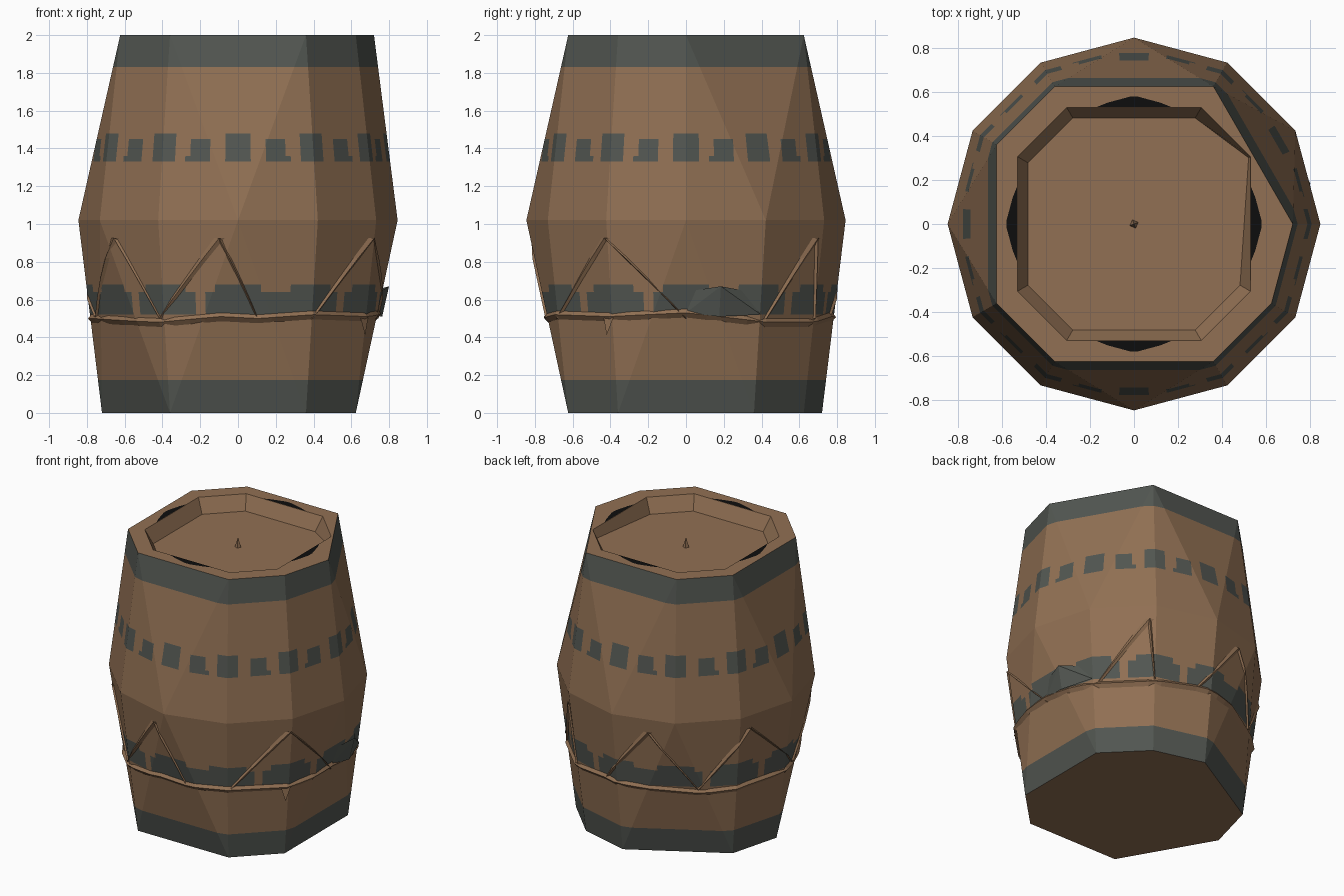
import bpy, bmesh, math
from mathutils import Vector
from mathutils.bvhtree import BVHTree

if "Cube" in bpy.data.objects:
    bpy.data.objects.remove(bpy.data.objects["Cube"])


def material(name, rgb):
    m = bpy.data.materials.new(name)
    m.diffuse_color = (*rgb, 1)
    m.use_nodes = True
    m.node_tree.nodes["Principled BSDF"].inputs["Base Color"].default_value = m.diffuse_color
    return m


WOOD = material("brown wood", (0.283, 0.162, 0.087))
IRON = material("dark grey iron", (0.084, 0.093, 0.082))
BLACK = material("black", (0.004, 0.004, 0.004))


def polar(r, deg, z):
    a = math.radians(deg)
    return Vector((r * math.cos(a), r * math.sin(a), z))


def finish(bm, name, mats):
    me = bpy.data.meshes.new(name)
    bm.to_mesh(me)
    for m in mats:
        me.materials.append(m)
    ob = bpy.data.objects.new(name, me)
    bpy.context.collection.objects.link(ob)
    return ob


def mesh(name, verts, faces, mat):
    bm = bmesh.new()
    vs = [bm.verts.new(v) for v in verts]
    for f in faces:
        bm.faces.new([vs[i] for i in f])
    return finish(bm, name, [mat])


def cut(bm, faces, co, no):
    geom = set(faces)
    for f in faces:
        geom.update(f.edges)
        geom.update(f.verts)
    bmesh.ops.bisect_plane(bm, geom=list(geom), dist=1e-5, plane_co=co, plane_no=no)


# Barrel body: twelve-sided belly, uneven eight-sided ends
TOP = [0, 60, 120, 150, 210, 240, 300, 330]
INNER = [30, 60, 120, 150, 210, 240, 300, 330]
BOTTOM = [30, 60, 90, 150, 180, 240, 300, 330]
bm = bmesh.new()
for r, z, angles in ((0.72, 0, BOTTOM), (0.845, 1.02, range(0, 360, 30)), (0.72, 2, TOP)):
    for a in angles:
        bm.verts.new(polar(r, a, z))
bmesh.ops.convex_hull(bm, input=list(bm.verts))
top = [f for f in bm.faces if f.calc_center_median().z > 1.99]
bmesh.ops.delete(bm, geom=top, context='FACES')
bm.normal_update()
tree = BVHTree.FromBMesh(bm)

# Cut the hoop bands into cells so they can be painted in patches
for z in (0.175, 0.52, 0.555, 0.64, 0.68, 1.33, 1.36, 1.45, 1.48, 1.83):
    cut(bm, list(bm.faces), (0, 0, z), (0, 0, 1))
for lo, hi in ((0.52, 0.68), (1.33, 1.48)):
    for a in range(1, 181, 2):
        band = [f for f in bm.faces if lo < f.calc_center_median().z < hi]
        cut(bm, band, (0, 0, 0), polar(1, a, 0))


def is_iron(c, normal):
    if c.z < 0.175:
        return normal.z > -0.9
    if c.z > 1.83:
        return True
    ang = math.degrees(math.atan2(c.y, c.x)) % 360
    d = abs((ang + 15) % 30 - 15)          # distance from the nearest stave corner
    if 1.33 < c.z < 1.48:
        if d < 8:
            return d < (5.9 if 1.36 < c.z < 1.45 else 5)
        return c.z < 1.45 and 15 - d < (5.1 if c.z < 1.36 else 4)
    if 0.52 < c.z < 0.68:
        if c.z > 0.64:
            return d < 9
        return d < 13 or int(ang / 30) % 3 == 0
    return False


for f in bm.faces:
    f.material_index = int(is_iron(f.calc_center_median(), f.normal))
finish(bm, "barrel_body", [WOOD, IRON])

# Rim, recess wall and sunken lid
rings = [polar(0.72, a, 2) for a in TOP] + [polar(0.61, a, 2) for a in INNER]
rings += [polar(0.555, a, 1.9) for a in INNER]
rings[16] = polar(0.6, 30, 1.93)
faces = [(k + i, k + (i + 1) % 8, k + 8 + (i + 1) % 8, k + 8 + i)
         for k in (0, 8) for i in range(8)]
faces.append(range(16, 24))
mesh("barrel_lid", rings, faces, WOOD)

# Black marks on the rim
for i in range(4):
    pts = [(0.53, -0.17), (0.55, -0.12), (0.577, -0.02), (0.577, 0.02), (0.55, 0.12), (0.53, 0.17)]
    c, s = [(1, 0), (0, 1), (-1, 0), (0, -1)][i]
    mesh("rim_mark", [(x * c - y * s, x * s + y * c, 2.0005) for x, y in pts], [range(6)], BLACK)

# Small peg on the lid
mesh("lid_peg", [polar(0.022, a, 1.895) for a in (20, 110, 200, 290)] + [(0, 0, 1.97)],
     [(0, 1, 4), (1, 2, 4), (2, 3, 4), (3, 0, 4)], WOOD)


def on_body(deg, z, out=0.0):
    """Point on the barrel side, pushed outward."""
    d = polar(1, deg, 0)
    hit = tree.ray_cast(d * 2 + Vector((0, 0, z)), -d)[0]
    return hit + d * out


# Loose band round the lower barrel: a jagged ledge
ledge = [(-170, .50), (-122, .48), (-97, .51), (-82, .50), (-60, .52), (-31, .51), (0, .53),
         (33, .48), (57, .48), (82, .51), (107, .50), (131, .48), (156, .50), (190, .50)]
for (a0, z0), (a1, z1) in zip(ledge, ledge[1:]):
    pts, n = [], 4
    for i in range(n + 1):
        t = i / n
        a, z = a0 + (a1 - a0) * t, z0 + (z1 - z0) * t
        pts += [on_body(a, z + 0.02), on_body(a, z, 0.018), on_body(a, z - 0.025)]
    mesh("ledge", pts, [(3 * i + j, 3 * i + 3 + j, 3 * i + 4 + j, 3 * i + 1 + j)
                        for i in range(n) for j in (0, 1)], WOOD)


# Thin splinters rising from the ledge to peaks below the belly
def splinter(apex, base, z0, width):
    pts, n = [], 4
    for i in range(n + 1):
        t = i / n
        a, z = apex + (base - apex) * t, 0.925 + (z0 - 0.925) * t
        w = width * (1 - 0.6 * t)
        pts += [on_body(a - w, z), on_body(a, z, 0.012), on_body(a + w, z)]
    mesh("splinter", pts, [(3 * i + j, 3 * i + 1 + j, 3 * i + 4 + j, 3 * i + 3 + j)
                           for i in range(n) for j in (0, 1)], WOOD)


for apex, left, right in ((-31, -60, 0), (-97, -122, -82), (-143, -170, -122),
                          (57, 33, 60), (107, 82, 131), (156, 131, 190)):
    splinter(apex, left, 0.5, 2.0)
    splinter(apex, right, 0.5, 0.8)

# Bent iron flap on the right side
flap = [on_body(0, 0.53, 0.005), on_body(13, 0.67, 0.045), on_body(30, 0.52, 0.01),
        on_body(13, 0.51, 0.03), on_body(4, 0.65), on_body(22, 0.65)]
mesh("iron_flap", flap, [(0, 3, 1), (3, 2, 1), (0, 1, 4), (1, 2, 5)], IRON)
# Splinter tip hanging below the ledge
mesh("hanging_splinter", [on_body(-34, 0.51, 0.01), on_body(-29, 0.51, 0.01),
                          on_body(-32, 0.41, 0.03)], [(0, 1, 2)], WOOD)
